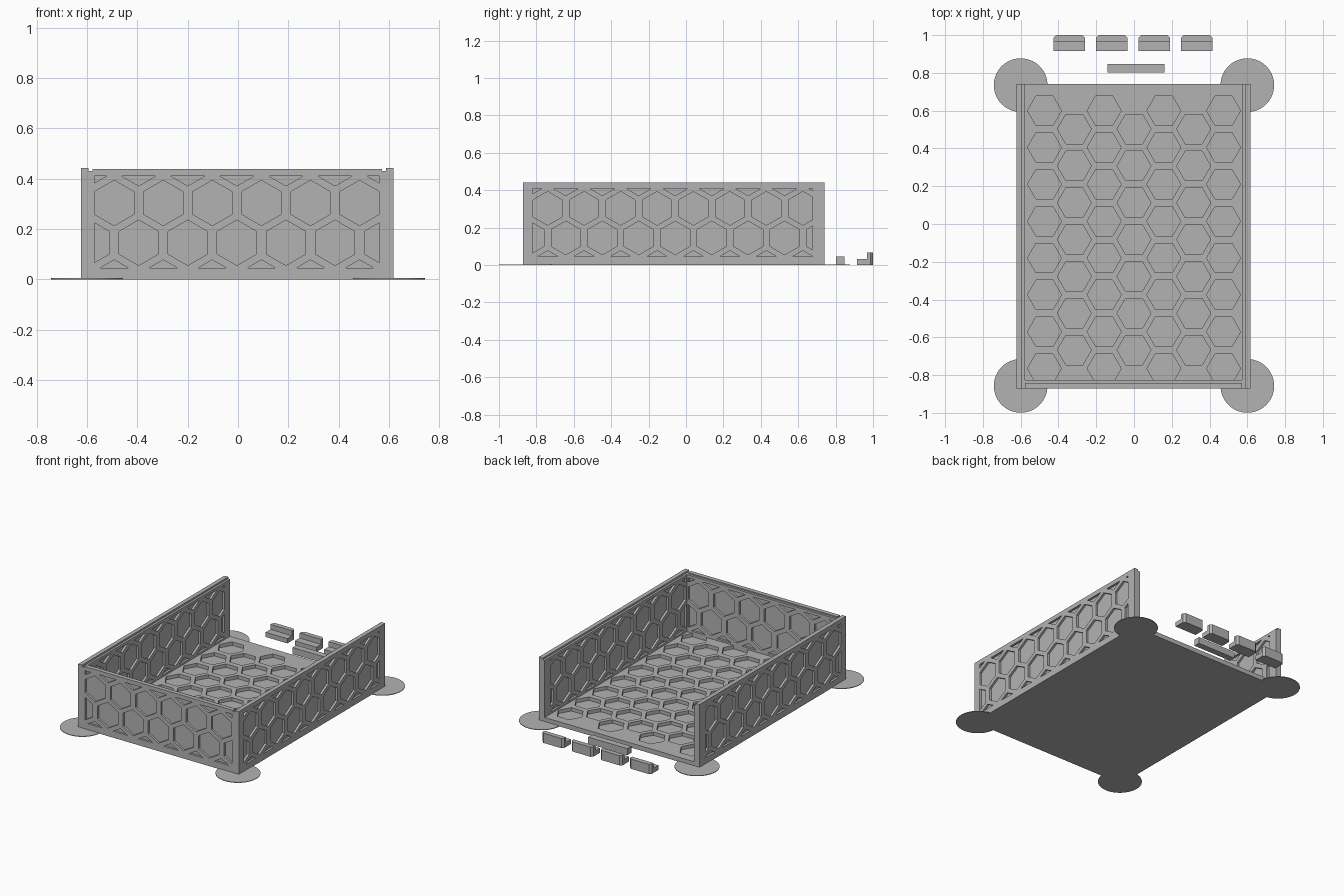
import bpy, bmesh, math
from mathutils import Vector

if "Cube" in bpy.data.objects:
    bpy.data.objects.remove(bpy.data.objects["Cube"], do_unlink=True)

grey = bpy.data.materials.new("plain grey")
grey.use_nodes = True
grey.diffuse_color = (0.45, 0.45, 0.45, 1)
grey.node_tree.nodes["Principled BSDF"].inputs["Base Color"].default_value = grey.diffuse_color

CX = -0.003                    # middle of the tray in x
OUT, IN = 0.62, 0.575          # half widths outside and inside
BACK, FRONT = 0.74, -0.872
TOP, FLOOR = 0.442, 0.032
LIP, SKIN = 0.03, 0.015        # upper rim thickness, pocket depth
R, PITCH = 0.09, 0.195         # honeycomb cell radius and spacing
ROW = 0.158


def make(name, bm):
    bmesh.ops.recalc_face_normals(bm, faces=bm.faces)
    mesh = bpy.data.meshes.new(name)
    bm.to_mesh(mesh)
    bm.free()
    mesh.materials.append(grey)
    ob = bpy.data.objects.new(name, mesh)
    bpy.context.collection.objects.link(ob)
    return ob


def prism(bm, outline, place, a, b):
    """Extrude a 2D outline from depth a to b; place maps (u, v, depth) to space."""
    face = bm.faces.new([bm.verts.new(place(u, v, a)) for u, v in outline])
    geom = bmesh.ops.extrude_face_region(bm, geom=[face])["geom"]
    move = Vector(place(0, 0, b)) - Vector(place(0, 0, a))
    bmesh.ops.translate(bm, vec=move, verts=[g for g in geom if isinstance(g, bmesh.types.BMVert)])


def box(name, x0, x1, y0, y1, z0, z1):
    bm = bmesh.new()
    prism(bm, [(x0, y0), (x1, y0), (x1, y1), (x0, y1)], lambda u, v, d: (u, v, d), z0, z1)
    return make(name, bm)


def hexagon(cu, cv, turn):
    return [(cu + R * math.cos(turn + k * math.pi / 3), cv + R * math.sin(turn + k * math.pi / 3))
            for k in range(6)]


def clip(poly, axis, limit, sign):
    """Keep the part of a convex outline on one side of a line."""
    out = []
    for p, q in zip(poly, poly[1:] + poly[:1]):
        dp, dq = sign * (limit - p[axis]), sign * (limit - q[axis])
        if dp >= 0:
            out.append(p)
        if dp * dq < 0:
            t = dp / (dp - dq)
            out.append((p[0] + t * (q[0] - p[0]), p[1] + t * (q[1] - p[1])))
    return out


def wall_cells(start, u0, u1, v0, v1):
    """Staggered rows of pointed-up cells, trimmed to a rectangle."""
    cells = []
    for row in range(-1, 3):
        shift = 0 if row % 2 else -PITCH / 2
        for col in range(-1, 11):
            poly = hexagon(start + shift + col * PITCH, 0.145 + row * ROW, math.pi / 6)
            for axis, limit, sign in ((0, u0, -1), (0, u1, 1), (1, v0, -1), (1, v1, 1)):
                poly = clip(poly, axis, limit, sign)
            if len(poly) > 2:
                cells.append(poly)
    return cells


def cut(target, cells, place, spans):
    """Sink pockets into a panel."""
    bm = bmesh.new()
    for a, b in spans:
        for cell in cells:
            prism(bm, cell, place, a, b)
    tool = make("pocket_cutter", bm)
    tool.hide_render = True
    mod = target.modifiers.new("pockets", "BOOLEAN")
    mod.object, mod.operation, mod.solver = tool, "DIFFERENCE", "EXACT"
    deps = bpy.context.evaluated_depsgraph_get()
    mesh = bpy.data.meshes.new_from_object(target.evaluated_get(deps))
    target.modifiers.clear()
    target.data = mesh
    bpy.data.objects.remove(tool, do_unlink=True)


# Floor with rows of hexagonal pockets
floor = box("floor", CX - IN, CX + IN, FRONT + OUT - IN, BACK, 0, FLOOR)
floor_cells = []
for col in range(7):
    for row in range(8 - col % 2):
        floor_cells.append(hexagon((col - 3) * ROW, 0.6 - (row + col % 2 / 2) * PITCH, 0))
cut(floor, floor_cells, lambda u, v, d: (u, v, d), [(0.008, 0.1)])

# Wall section: thickness outwards-in, with a slightly lower inner step
thick = OUT - IN
section = [(0, 0), (thick, 0), (thick, TOP - 0.012), (LIP, TOP - 0.012), (LIP, TOP), (0, TOP)]
spans = [(-0.05, SKIN), (thick - SKIN, thick + 0.05)]

# Side walls
side_cells = wall_cells(-0.74, -0.82, 0.677, 0.045, 0.41)
for name, s in (("left_wall", 1), ("right_wall", -1)):
    bm = bmesh.new()
    prism(bm, section, lambda u, v, d: (CX + s * (OUT - u), d, v), FRONT, BACK)
    wall = make(name, bm)
    cut(wall, side_cells, lambda u, v, d: (CX + s * (OUT - d), u, v), spans)

# Front wall
bm = bmesh.new()
prism(bm, [(u, min(v, TOP - 0.004)) for u, v in section],
      lambda u, v, d: (d, FRONT + u, v), CX - IN, CX + IN)
front = make("front_wall", bm)
front_cells = wall_cells(-0.492, -0.57, 0.563, 0.045, 0.41)
cut(front, front_cells, lambda u, v, d: (u, FRONT + d, v), spans)

# Thin round corner pads
for sx, side in ((1, "left"), (-1, "right")):
    for y, end in ((0.735, "back"), (-0.857, "front")):
        bm = bmesh.new()
        ring = [(0.6 * sx + 0.142 * math.cos(k * math.tau / 64), y + 0.142 * math.sin(k * math.tau / 64))
                for k in range(64)]
        prism(bm, ring, lambda u, v, d: (u, v, d), 0, 0.004)
        make(end + "_" + side + "_pad", bm)

# Loose clips behind the tray: low foot and a taller back with trimmed corners
for i in range(4):
    x0 = -0.427 + i * 0.225
    x1 = x0 + 0.167
    c = 0.014
    bm = bmesh.new()
    prism(bm, [(x0, 0.915), (x1, 0.915), (x1, 0.967), (x0, 0.967)],
          lambda u, v, d: (u, v, d), 0, 0.033)
    prism(bm, [(x0, 0.967), (x1, 0.967), (x1, 1 - c), (x1 - c, 1), (x0 + c, 1), (x0, 1 - c)],
          lambda u, v, d: (u, v, d), 0, 0.068)
    make("clip_%d" % (i + 1), bm)

# Loose bar
box("bar", -0.14, 0.162, 0.803, 0.847, 0, 0.046)
